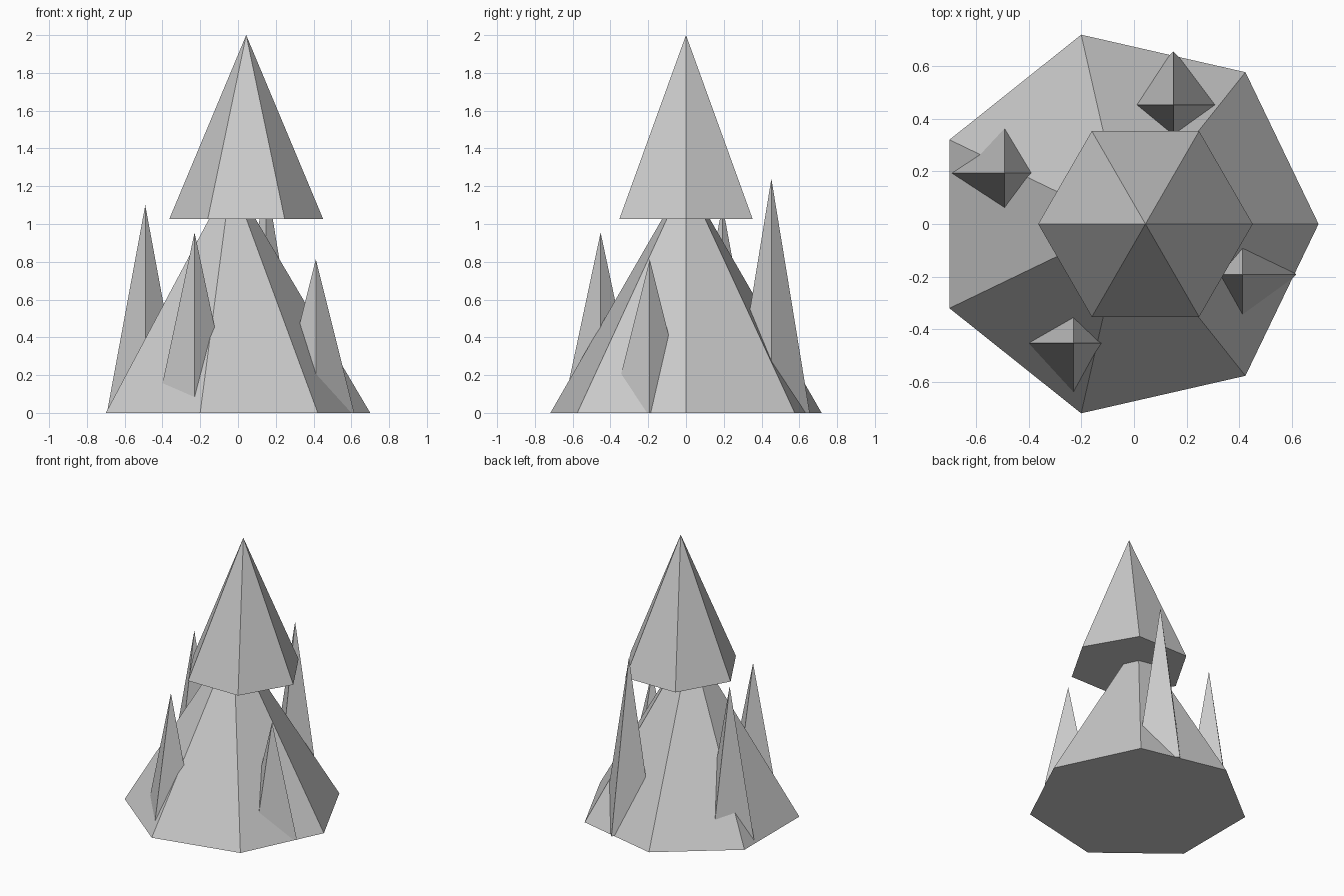
import bpy, bmesh
from math import cos, sin, tau

if "Cube" in bpy.data.objects:
    bpy.data.objects.remove(bpy.data.objects["Cube"])


def pyramid(name, x, y, z, radius, height, sides):
    """Flat-faced pyramid with its first corner pointing along +x."""
    bm = bmesh.new()
    ring = [bm.verts.new((x + radius * cos(tau * i / sides),
                          y + radius * sin(tau * i / sides), z)) for i in range(sides)]
    tip = bm.verts.new((x, y, z + height))
    bm.faces.new(ring[::-1])
    for i in range(sides):
        bm.faces.new((ring[i], ring[(i + 1) % sides], tip))
    mesh = bpy.data.meshes.new(name)
    bm.to_mesh(mesh)
    bm.free()
    obj = bpy.data.objects.new(name, mesh)
    bpy.context.collection.objects.link(obj)
    return obj


# Wide seven-sided lower body, its tip hidden inside the upper cone
pyramid("lower_cone", -0.0365, 0, 0, 0.7365, 1.246, 7)

# Six-sided upper cone
pyramid("upper_cone", 0.0435, 0, 1.027, 0.407, 0.973, 6)

# Four-sided spikes standing around the body: x, y, height
spikes = [(-0.491, 0.193, 1.10), (0.149, 0.452, 1.24),
          (-0.23, -0.452, 0.955), (0.412, -0.192, 0.813)]
for n, (x, y, h) in enumerate(spikes, 1):
    pyramid(f"side_spike_{n}", x, y, 0, 0.203, h, 4)
